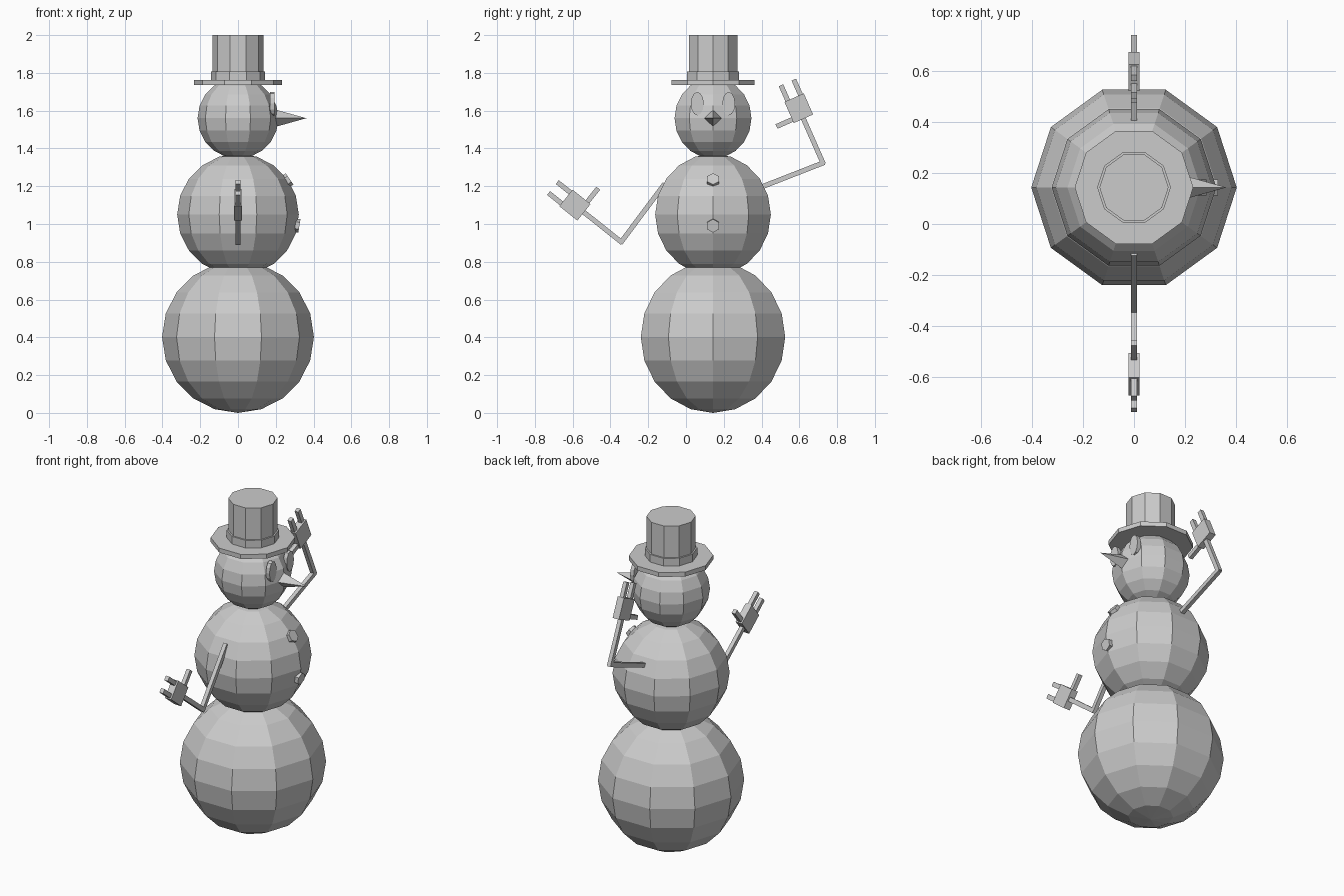
import bpy
from math import sin, cos, pi, radians
from mathutils import Vector, Matrix

if "Cube" in bpy.data.objects:
    bpy.data.objects.remove(bpy.data.objects["Cube"])

CY = 0.143  # body axis position in y


def make(name, verts, faces, loc=(0, 0, 0), rot=None):
    me = bpy.data.meshes.new(name)
    me.from_pydata(verts, [], faces)
    ob = bpy.data.objects.new(name, me)
    bpy.context.collection.objects.link(ob)
    ob.matrix_world = Matrix.Translation(loc) @ (rot or Matrix()).to_4x4()
    return ob


def lathe(name, profile, loc, sides=10, rot=None, squash=(1, 1)):
    """Spin (radius, height) points, listed bottom to top; radius 0 at an end is a pole."""
    verts, faces, rings = [], [], []
    for r, h in profile:
        start, n = len(verts), (1 if r == 0 else sides)
        rings.append((start, n))
        for i in range(n):
            a = 2 * pi * i / sides
            verts.append((r * cos(a) * squash[0], r * sin(a) * squash[1], h))
    for (a, na), (b, nb) in zip(rings, rings[1:]):
        for i in range(sides):
            j = (i + 1) % sides
            if na == 1:
                faces.append((a, b + j, b + i))
            elif nb == 1:
                faces.append((a + i, a + j, b))
            else:
                faces.append((a + i, a + j, b + j, b + i))
    if rings[0][1] > 1:
        faces.append(tuple(reversed(range(sides))))
    if rings[-1][1] > 1:
        faces.append(tuple(range(rings[-1][0], rings[-1][0] + sides)))
    return make(name, verts, faces, loc, rot)


def ball(name, r, z):
    prof = [(0 if k in (0, 10) else r * sin(pi * k / 10), -r * cos(pi * k / 10))
            for k in range(11)]
    return lathe(name, prof, (0, CY, z))


def bar(name, a, b, thick_x, width):
    """Box running from a to b, both (y, z) points in the x = 0 plane."""
    a, b = Vector((0, *a)), Vector((0, *b))
    u = (b - a).normalized()
    v = Vector((0, u.z, -u.y)) * width / 2
    x = Vector((thick_x / 2, 0, 0))
    verts = [p + s * x + t * v for p in (a, b) for s, t in ((-1, -1), (1, -1), (1, 1), (-1, 1))]
    faces = [(0, 1, 2, 3), (7, 6, 5, 4)] + [
        (i, i + 4, (i + 1) % 4 + 4, (i + 1) % 4) for i in range(4)]
    return make(name, verts, faces)


# Stacked body
ball("lower_body", 0.402, 0.402)
ball("middle_body", 0.322, 1.05)
ball("head", 0.214, 1.56)

# Hat with brim, band and crown
lathe("hat", [(0.232, 1.735), (0.232, 1.762), (0.144, 1.762), (0.144, 1.808),
              (0.135, 1.808), (0.135, 2.0)], (0, CY, 0))

# Nose, eyes and buttons face +x
to_x = Matrix.Rotation(radians(90), 3, 'Y')
lathe("nose", [(0.046, 0), (0, 0.165)], (0.197, CY, 1.56), sides=4, rot=to_x)
for side, s in (("left", 1), ("right", -1)):
    lathe(side + "_eye", [(1, -0.012), (1, 0.012)], (0.181, CY + s * 0.083, 1.637),
          sides=12, rot=to_x, squash=(0.062, 0.034))
for name, x, z, tilt in (("upper_button", 0.263, 1.232, 55), ("lower_button", 0.313, 0.992, 99)):
    lathe(name, [(0.036, -0.012), (0.036, 0.012)], (x, CY, z), sides=6,
          rot=Matrix.Rotation(radians(tilt), 3, 'Y'))


# Bent arms with square hands, two fingers and a thumb
def arm(side, shoulder, elbow, palm, thumb_side):
    shoulder, elbow, palm = Vector(shoulder), Vector(elbow), Vector(palm)
    w = (elbow - shoulder).normalized()
    u = (palm - elbow).normalized()
    v = Vector((u.y, -u.x))
    bar(side + "_upper_arm", shoulder - w * 0.03, elbow + w * 0.008, 0.024, 0.026)
    bar(side + "_forearm", elbow - u * 0.008, palm, 0.024, 0.026)
    bar(side + "_hand", palm - u * 0.061, palm + u * 0.061, 0.042, 0.112)
    for i, s in enumerate((-1, 1)):
        base = palm + v * s * 0.037
        bar(f"{side}_finger_{i + 1}", base + u * 0.05, base + u * 0.149, 0.024, 0.026)
    base = palm - u * 0.041
    t = v * thumb_side
    bar(side + "_thumb", base + t * 0.045, base + t * 0.147, 0.024, 0.026)


arm("left", (0.41, 1.2), (0.725, 1.323), (0.597, 1.613), -1)
arm("right", (-0.13, 1.19), (-0.343, 0.905), (-0.588, 1.1), 1)
